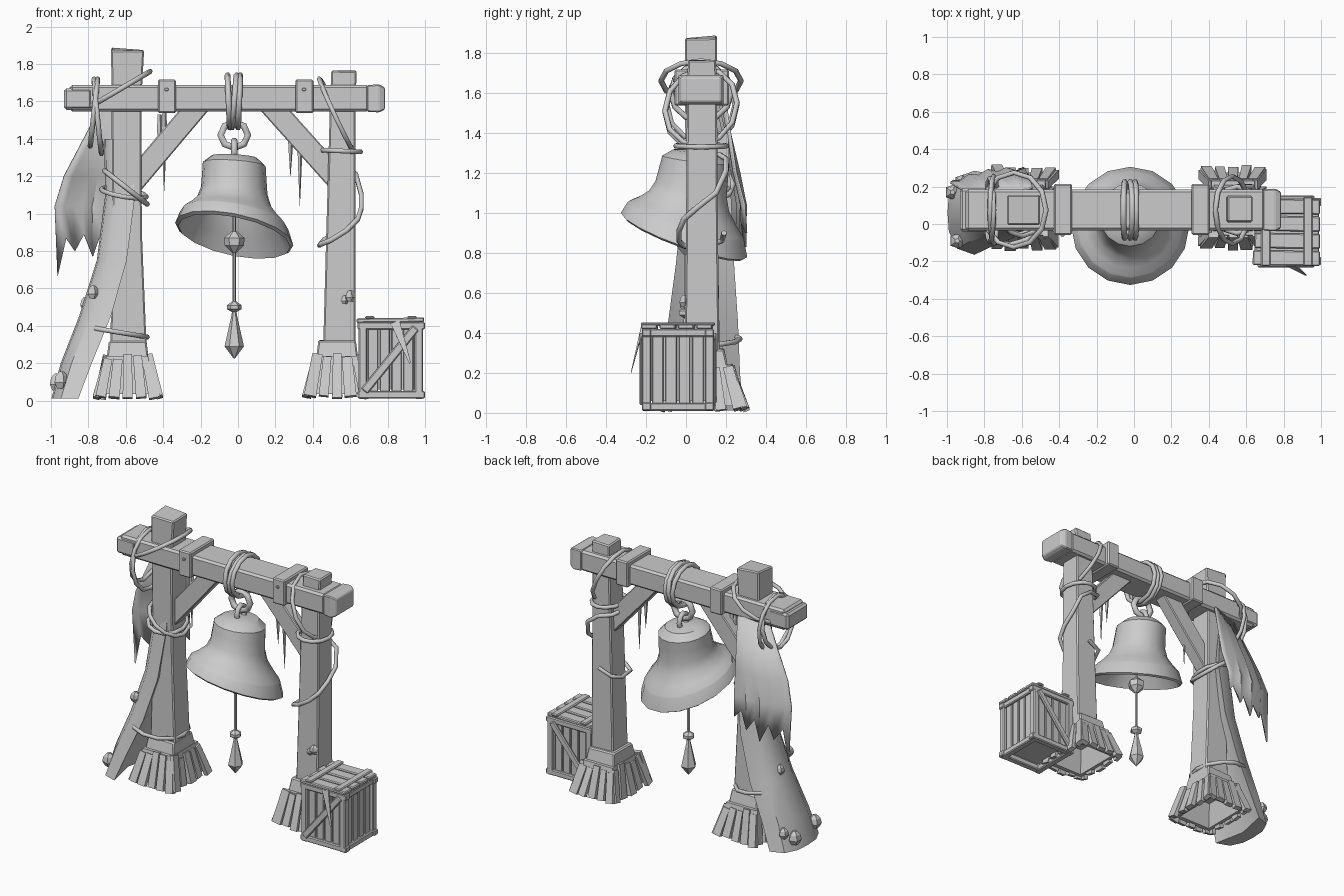
import bpy, random
from math import sin, cos, tau
from mathutils import Vector

random.seed(4)
if "Cube" in bpy.data.objects:
    bpy.data.objects.remove(bpy.data.objects["Cube"], do_unlink=True)

GREY = (0.6, 0.6, 0.6, 1)
mat = bpy.data.materials.new("plain grey")
mat.use_nodes = True
mat.diffuse_color = GREY
mat.node_tree.nodes["Principled BSDF"].inputs["Base Color"].default_value = GREY


def finish(obj, bevel=0, smooth=None):
    obj.data.materials.append(mat)
    if bevel:
        mod = obj.modifiers.new("Bevel", 'BEVEL')
        mod.width, mod.segments = bevel, 1
    if smooth:
        bpy.ops.object.select_all(action='DESELECT')
        obj.select_set(True)
        bpy.context.view_layer.objects.active = obj
        bpy.ops.object.shade_smooth_by_angle(angle=smooth)
    return obj


def add_mesh(name, verts, faces, **kw):
    me = bpy.data.meshes.new(name)
    me.from_pydata(verts, [], faces)
    me.update()
    obj = bpy.data.objects.new(name, me)
    bpy.context.collection.objects.link(obj)
    return finish(obj, **kw)


def skin(name, rings, **kw):
    """Join matching rings of points and cap both ends."""
    n = len(rings[0])
    faces = [(i * n + j, i * n + (j + 1) % n, (i + 1) * n + (j + 1) % n, (i + 1) * n + j)
             for i in range(len(rings) - 1) for j in range(n)]
    last = (len(rings) - 1) * n
    faces += [tuple(reversed(range(n))), tuple(range(last, last + n))]
    return add_mesh(name, [p for r in rings for p in r], faces, **kw)


def square(x, y, z, hx, hy, jag=0):
    return [(x + sx * hx, y + sy * hy, z + random.uniform(-jag, jag))
            for sx, sy in ((-1, -1), (1, -1), (1, 1), (-1, 1))]


def box(name, lo, hi, bevel=0.006):
    (a, b, c), (d, e, f) = lo, hi
    x, y, hx, hy = (a + d) / 2, (b + e) / 2, (d - a) / 2, (e - b) / 2
    return skin(name, [square(x, y, c, hx, hy), square(x, y, f, hx, hy)], bevel=bevel)


def plank(name, a, b, width, depth, side=(0, 1, 0), taper=1, bevel=0.006):
    """Beam from a to b; depth runs along the side direction."""
    a, b = Vector(a), Vector(b)
    axis = (b - a).normalized()
    v = Vector(side)
    v = (v - axis * v.dot(axis)).normalized()
    u = v.cross(axis)
    rings = [[p + u * sx * width * k / 2 + v * sy * depth * k / 2
              for sx, sy in ((-1, -1), (1, -1), (1, 1), (-1, 1))]
             for p, k in ((a, 1), (b, taper))]
    return skin(name, rings, bevel=bevel)


def turned(name, x, y, profile, n=6, **kw):
    return skin(name, [[(x + r * cos(tau * i / n), y + r * sin(tau * i / n), z) for i in range(n)]
                       for z, r in profile], **kw)


def rope(name, pts, r=0.014, closed=True):
    cu = bpy.data.curves.new(name, 'CURVE')
    cu.dimensions = '3D'
    cu.bevel_depth, cu.bevel_resolution, cu.use_fill_caps = r, 1, True
    sp = cu.splines.new('POLY')
    sp.points.add(len(pts) - 1)
    for p, co in zip(sp.points, pts):
        p.co = (*co, 1)
    sp.use_cyclic_u = closed
    obj = bpy.data.objects.new(name, cu)
    bpy.context.collection.objects.link(obj)
    bpy.ops.object.select_all(action='DESELECT')
    obj.select_set(True)
    bpy.context.view_layer.objects.active = obj
    bpy.ops.object.convert(target='MESH')
    return finish(bpy.context.object)


def loop(name, c, u, v, r=0.014, n=12):
    c, u, v = Vector(c), Vector(u), Vector(v)
    return rope(name, [c + u * cos(tau * i / n) + v * sin(tau * i / n) for i in range(n)], r)


# Posts with jagged tops
skin("right_post", [square(-.585, .08, .2, .1, .09), square(-.592, .08, .9, .078, .08),
                    square(-.597, .075, 1.6, .08, .08), square(-.59, .075, 1.88, .088, .08, .01)], bevel=.008)
skin("left_post", [square(.54, .08, .2, .087, .088), square(.55, .08, .9, .078, .08),
                   square(.56, .08, 1.6, .068, .075), square(.567, .08, 1.765, .068, .07, .006)], bevel=.008)

# Hollow flared bases ringed with leaning slats
for side, cx, cy in (("right", -.59, .085), ("left", .53, .085)):
    skin(side + "_base_core", [square(cx, cy, .19, .09, .11), square(cx, cy, .035, .125, .16),
                               square(cx, cy, .035, .15, .19), square(cx, cy, .24, .115, .145)])
    skin(side + "_base_collar", [square(cx, cy, .23, .112, .125), square(cx, cy, .32, .1, .105, .005)], bevel=.008)
    for dx, dy in ((0, -1), (1, 0), (0, 1), (-1, 0)):
        for k in (-1, -.5, 0, .5, 1):
            top = random.uniform(.2, .25)
            tx, ty = -dy * k, dx * k
            flare = random.uniform(-.012, .008)
            plank(side + "_base_slat",
                  (cx + dx * (.165 + flare) + tx * .145, cy + dy * (.21 + flare) + ty * .18,
                   random.uniform(.012, .025)),
                  (cx + dx * .118 + tx * .105, cy + dy * .145 + ty * .125, top),
                  random.uniform(.05, .066), .032, side=(dx, dy, 0), taper=.85, bevel=0)

# Crossbeam, end caps and brackets
box("crossbeam", (-.9, -.035, 1.545), (.7, .185, 1.688), .014)
box("beam_end_right", (-.93, -.04, 1.555), (-.78, .19, 1.67), .014)
skin("beam_end_left", [[(x, y, z + 1.615) for y, z in ((-.035 - k, -.07 - k), (.185 + k, -.07 - k),
                                                       (.185 + k, .072 + k), (-.035 - k, .072 + k))]
                       for x, k in ((.69, 0), (.755, .004), (.785, -.012))], bevel=.006)
for x in (-.38, .355):
    box("beam_bracket", (x - .048, -.058, 1.537), (x + .048, .215, 1.717), .008)
    box("bracket_nail", (x - .012, -.066, 1.655), (x + .008, -.05, 1.672), .003)

# Diagonal braces and hanging icicles
plank("right_brace", (-.575, .075, 1.15), (-.17, .075, 1.63), .12, .09)
plank("left_brace", (.55, .075, 1.16), (.13, .075, 1.63), .12, .09)
for x, z, length in ((-.395, 1.46, .34), (-.42, 1.45, .2), (.28, 1.4, .2), (.33, 1.38, .34)):
    turned("icicle", x, .05, [(z + .08, .012), (z, .016), (z - length * .5, .009), (z - length, .001)], n=5)


# Broad curved bark strut leaning against the right post
def bark(x, y, z, hx, hy):
    half = ((1, -1), (-.3, -.85), (-.9, -.45))
    outline = half + ((-1, 0),) + tuple((a, -b) for a, b in reversed(half)) + ((.35, 0),)
    return [(x + a * hx, y + b * hy, z) for a, b in reversed(outline)]


skin("leaning_strut", [bark(-.925, .06, .012, .072, .225), bark(-.865, .07, .2, .083, .2),
                       bark(-.765, .085, .45, .085, .175), bark(-.675, .095, .75, .08, .145),
                       bark(-.63, .105, 1.1, .08, .12), bark(-.645, .13, 1.4, .07, .08)], smooth=.7)
for x, y, z, s in ((-.945, -.09, .11, .045), (-.97, .17, .1, .045), (-.925, .23, .14, .035),
                   (-.775, -.04, .58, .035), (-.815, .12, .52, .035),
                   (.6, -.005, .56, .03), (.57, -.01, .54, .022)):
    turned("knot_lump", x, y, [(z - s, s * .6), (z - s * .3, s), (z + s * .5, s * .8), (z + s, s * .3)], n=5)

# Ragged hanging cloth
tips = (.66, .87, .8, .89, .77, .91, .83, .95, .9)
n = len(tips)
verts = []
for i, tip in enumerate(tips):
    f = i / (n - 1)
    fold = .01 * (-1) ** i
    swing = .07 * (1 - f) ** 2
    verts += [(-.74 + .2 * f, .13 + .06 * f, 1.56),
              (-.93 + .37 * f, .23 + fold + .03 * sin(f * 3) - swing * .8, 1.2),
              (-.98 + .4 * f, .275 + fold + .015 * sin(f * 3) - swing, 1.04),
              (-.965 + .38 * f, .285 + fold - swing, tip)]
faces = [(i * 4 + j, i * 4 + j + 1, i * 4 + j + 5, i * 4 + j + 4) for i in range(n - 1) for j in range(3)]
cloth = add_mesh("ragged_cloth", verts, faces, smooth=.8)
cloth.modifiers.new("Thickness", 'SOLIDIFY').thickness = .012

# Tilted bell: outer wall, lip, then inner wall
outer = [(1.315, .03), (1.305, .12), (1.265, .168), (1.2, .172), (1.12, .178), (1.06, .2),
         (1.01, .243), (.972, .283), (.962, .29), (.89, .316), (.878, .3)]
inner = [(.96, .25), (1.08, .17), (1.2, .145), (1.27, .1)]
rings = []
for z, r in outer + inner:
    f = min(1, (1.33 - z) / .42)
    cy, tilt = .06 - .07 * f, .25 + .75 * f
    rings.append([(-.02 + r * cos(a), cy + r * sin(a), z - tilt * r * (.19 * cos(a) + .35 * sin(a)))
                  for a in (tau * i / 16 for i in range(16))])
rings.reverse()
skin("bell", rings, smooth=.6)

# Hanging chain, clapper and pendant
loop("bell_ring", (-.02, .06, 1.42), (.073, 0, 0), (0, 0, .068), .021, 8)
loop("bell_link", (-.02, .06, 1.335), (0, .045, 0), (0, 0, .055), .018, 8)
for x, tilt in ((-.05, -.006), (-.02, .012), (.006, .006)):
    loop("beam_rope", (x, .075, 1.6), (0, .15, 0), (tilt, 0, .14), .016, 12)
for name, profile in (("clapper_rod", [(.5, .01), (1.28, .01)]),
                      ("clapper", [(.79, .012), (.83, .052), (.87, .055), (.905, .015)]),
                      ("pendant_bead", [(.475, .015), (.49, .04), (.51, .04), (.53, .012)]),
                      ("pendant", [(.225, .003), (.29, .052), (.45, .016), (.475, .012)])):
    turned(name, -.02, 0, profile)

# Rope lashings
for c, u, v in (((-.64, .075, 1.66), (.17, 0, .1), (0, .2, 0)),
                ((-.75, .075, 1.52), (.02, 0, -.2), (0, .18, .02)),
                ((-.77, .075, 1.54), (-.02, 0, -.18), (0, .17, 0)),
                ((-.6, .085, 1.14), (.115, 0, -.09), (0, .15, 0)),
                ((-.61, .085, 1.11), (.12, 0, -.02), (0, .14, .02)),
                ((-.665, .08, .37), (.18, 0, -.03), (0, .19, 0)),
                ((.525, .075, 1.53), (.09, 0, -.19), (0, .18, .02)),
                ((.55, .075, 1.335), (.105, 0, -.005), (0, .125, 0))):
    loop("rope_lashing", c, u, v)
rope("post_spiral_rope", [(.43, .05, 1.3), (.46, .17, 1.29), (.55, .2, 1.27), (.63, .2, 1.21), (.66, .15, 1.1),
                          (.66, .06, 1.03), (.64, -.01, .97), (.58, -.035, .91), (.5, -.035, .86),
                          (.44, -.01, .835), (.435, .1, .83), (.46, .18, .86), (.55, .19, .9)], closed=False)

# Crate
X0, X1, Y0, Y1, Z0, Z1 = .645, .99, -.22, .14, .02, .42
box("crate_core", (X0 + .03, Y0 + .03, Z0 + .04), (X1 - .03, Y1 - .03, Z1 - .01), 0)
T = .045
for x in (X0, X1 - T):
    box("crate_rail", (x, Y0, .01), (x + T, Y1, .05))
    box("crate_rail", (x, Y0, Z1 - .04), (x + T, Y1, Z1))
    for y in (Y0, Y1 - T):
        box("crate_corner", (x, y, Z0), (x + T, y + T, Z1))
for y in (Y0, Y1 - T):
    box("crate_rail", (X0 - .005, y, .012), (X1 + .01, y + T, .052))
    box("crate_rail", (X0 - .005, y, Z1 - .04), (X1 + .01, y + T, Z1))
for i in range(4):
    x, y = X0 + .05 + i * .063, Y0 + .05 + i * .067
    for yy in (Y0 + .015, Y1 - .035):
        box("crate_slat", (x, yy, Z0 + .02), (x + .054, yy + .02, Z1 - .02), .004)
    for xx in (X0 + .015, X1 - .035):
        box("crate_slat", (xx, y, Z0 + .02), (xx + .02, y + .057, Z1 - .02), .004)
for y in (Y0 - .002, Y1 + .002):
    plank("crate_diagonal", (X0 + .03, y, .05), (X1 - .04, y, Z1 - .03), .045, .02)
for i in range(4):
    y = Y0 + i * .092
    plank("crate_lid_board", (X0 - .01 + .01 * (i % 2), y + .04, Z1 + .008),
          (X1 + .005, y + .035, Z1 + .012), .025, .08)
for x in (X0 + .06, X1 - .06):
    box("crate_lid_batten", (x - .025, Y0 - .005, Z1 + .015), (x + .025, Y1 + .005, Z1 + .033))
plank("loose_splinter", (.84, -.22, .42), (.92, -.275, .2), .05, .012, taper=.2, bevel=0)
